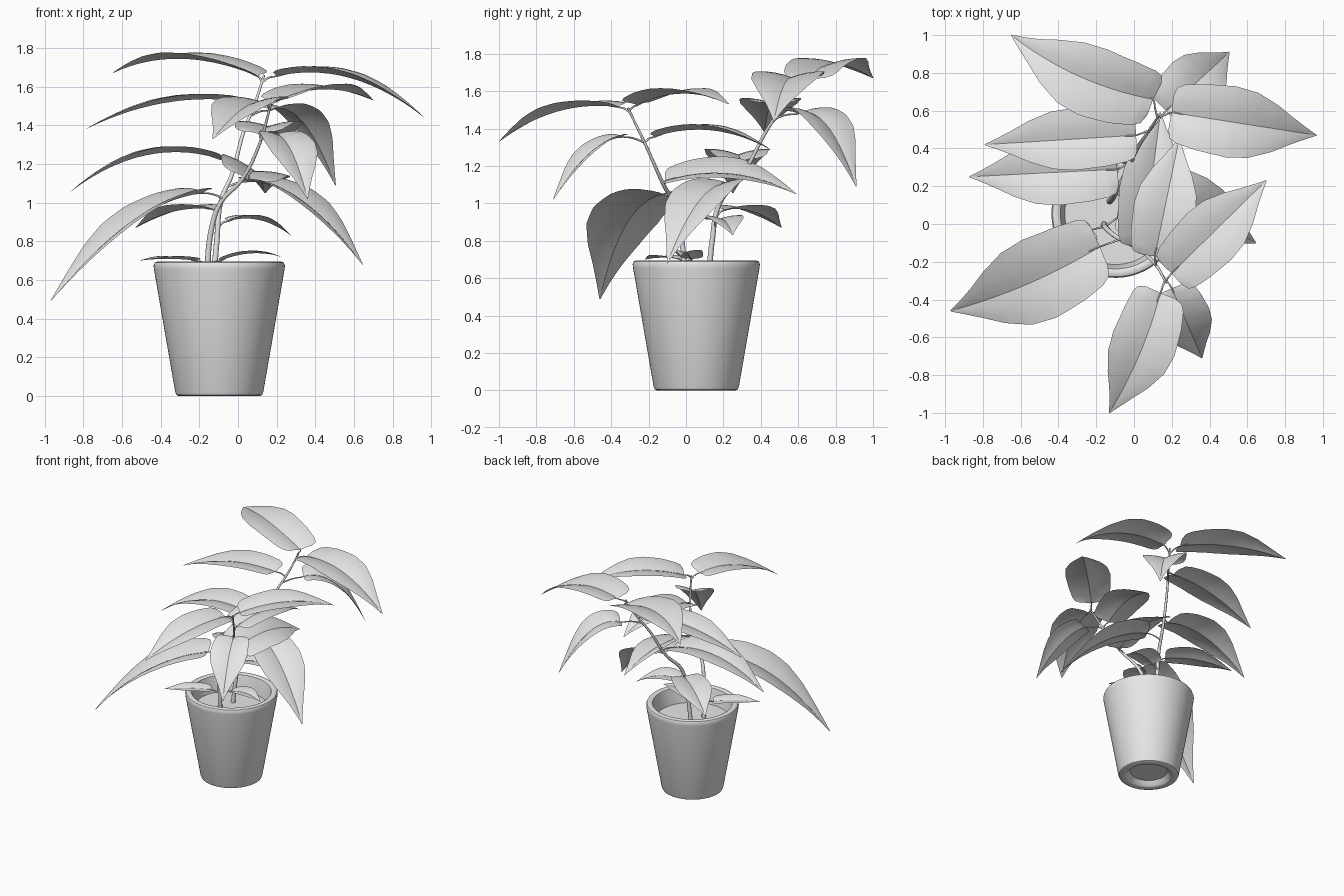
import bpy
import bmesh
import math
from mathutils import Vector, Matrix

old = bpy.data.objects.get("Cube")
if old:
    bpy.data.objects.remove(old, do_unlink=True)

grey = bpy.data.materials.new("pale_grey")
grey.use_nodes = True
grey.diffuse_color = (0.8, 0.8, 0.8, 1)
grey.node_tree.nodes["Principled BSDF"].inputs["Base Color"].default_value = (0.8, 0.8, 0.8, 1)


def add_object(name, data):
    obj = bpy.data.objects.new(name, data)
    bpy.context.scene.collection.objects.link(obj)
    data.materials.append(grey)
    return obj


def finish_mesh(name, bm, angle):
    mesh = bpy.data.meshes.new(name)
    bm.to_mesh(mesh)
    bm.free()
    obj = add_object(name, mesh)
    bpy.ops.object.select_all(action="DESELECT")
    obj.select_set(True)
    bpy.context.view_layer.objects.active = obj
    bpy.ops.object.shade_smooth_by_angle(angle=math.radians(angle))
    return obj


def lathe(name, profile, center, steps=64):
    bm = bmesh.new()
    verts = [bm.verts.new((r, 0, z)) for r, z in profile]
    edges = [bm.edges.new(pair) for pair in zip(verts, verts[1:])]
    bmesh.ops.spin(bm, geom=verts + edges, cent=(0, 0, 0), axis=(0, 0, 1),
                   angle=math.tau, steps=steps)
    bmesh.ops.remove_doubles(bm, verts=bm.verts, dist=0.0005)
    bmesh.ops.recalc_face_normals(bm, faces=bm.faces)
    finish_mesh(name, bm, 40).location = center


def tube(name, points, thick, thin):
    curve = bpy.data.curves.new(name, "CURVE")
    curve.dimensions = "3D"
    curve.bevel_depth = 1
    curve.bevel_resolution = 3
    curve.use_fill_caps = True
    spline = curve.splines.new("BEZIER")
    spline.bezier_points.add(len(points) - 1)
    for i, (bp, co) in enumerate(zip(spline.bezier_points, points)):
        bp.co = co
        bp.handle_left_type = bp.handle_right_type = "AUTO"
        bp.radius = thick + (thin - thick) * i / (len(points) - 1)
    return add_object(name, curve)


def at_height(path, z):
    """Point on a stem path at the given height."""
    for a, b in zip(path, path[1:]):
        if z <= b[2]:
            f = max(0, (z - a[2]) / (b[2] - a[2]))
            return Vector(a).lerp(Vector(b), f)
    return Vector(path[-1])


# Half width of the blade along its length
OUTLINE = [(0, 0.5), (0.02, 0.72), (0.07, 0.83), (0.2, 0.93), (0.4, 1),
           (0.55, 0.92), (0.7, 0.66), (0.82, 0.38), (0.92, 0.17), (1, 0.015)]


def half_width(t):
    for (t0, w0), (t1, w1) in zip(OUTLINE, OUTLINE[1:]):
        if t <= t1:
            return w0 + (w1 - w0) * (t - t0) / (t1 - t0)
    return 0


def leaf(name, stem, base, tip, mid_z, width, roll=0, bow=0):
    base, tip = Vector(base), Vector(tip)
    middle = (base + tip) / 2
    middle.z = mid_z
    control = 2 * middle - (base + tip) / 2
    rows = sorted({o[0] for o in OUTLINE} | {i / 14 for i in range(15)})
    cols = [i / 4 for i in range(-4, 5)]
    bm = bmesh.new()
    grid = []
    for t in rows:
        spine = base * (1 - t) ** 2 + control * 2 * t * (1 - t) + tip * t ** 2
        along = ((control - base) * (1 - t) + (tip - control) * t).normalized()
        side = along.cross(Vector((0, 0, 1))).normalized()
        spine += side * (bow * 4 * t * (1 - t))
        side = Matrix.Rotation(math.radians(roll), 3, along) @ side
        up = side.cross(along)
        w = half_width(t) * width
        # V-shaped fold that flattens towards the edges
        grid.append([bm.verts.new(spine + side * (u * w)
                                  + up * w * (0.38 * abs(u) - 0.2 * u * u))
                     for u in cols])
    for r0, r1 in zip(grid, grid[1:]):
        for j in range(len(cols) - 1):
            bm.faces.new((r0[j], r0[j + 1], r1[j + 1], r1[j]))
    bmesh.ops.recalc_face_normals(bm, faces=bm.faces)
    if sum(f.normal.z for f in bm.faces) < 0:
        bmesh.ops.reverse_faces(bm, faces=bm.faces)
    finish_mesh(name, bm, 35)
    # Leaf stalk
    root = at_height(stem, base.z - 0.03)
    bend = root.lerp(base, 0.5) + Vector((0, 0, 0.008))
    inner = base * 0.85 + control * 0.15
    tube(name + "_stalk", [root, bend, base, inner], 0.006, 0.003)


# Pot with a rounded lip and a hollow foot, and the soil disc
lathe("pot", [(0, 0.04), (0.14, 0.04), (0.165, 0.005), (0.175, 0), (0.21, 0), (0.222, 0.006),
              (0.228, 0.02), (0.338, 0.655), (0.34, 0.675), (0.334, 0.69), (0.322, 0.695),
              (0.305, 0.695), (0.293, 0.688), (0.288, 0.67), (0.265, 0.54)], (-0.097, 0.055, 0))
lathe("soil", [(0, 0.565), (0.271, 0.565)], (-0.097, 0.055, 0))

# Stems
back = [(-0.13, 0.12, 0.55), (-0.11, 0.14, 0.8), (-0.09, 0.18, 1.0), (-0.03, 0.3, 1.15),
        (0.03, 0.42, 1.37), (0.09, 0.51, 1.52), (0.135, 0.58, 1.66)]
front = [(-0.16, 0, 0.55), (-0.14, -0.03, 0.85), (-0.09, -0.07, 1.0), (0.02, -0.13, 1.12),
         (0.11, -0.21, 1.3), (0.17, -0.31, 1.51)]
tube("back_stem", back, 0.016, 0.006)
tube("front_stem", front, 0.016, 0.006)

# Leaves of the back stem: base, tip, height at the middle, half width, roll, sideways bow
leaf("back_leaf_top_left", back, (0.1, 0.66, 1.655), (-0.65, 1.0, 1.67), 1.745, 0.19, bow=-0.05)
leaf("back_leaf_top_right", back, (0.2, 0.59, 1.655), (0.965, 0.47, 1.44), 1.645, 0.19)
leaf("back_leaf_upper_left", back, (0.01, 0.47, 1.525), (-0.79, 0.42, 1.38), 1.515, 0.165)
leaf("back_leaf_upper_right", back, (0.17, 0.6, 1.48), (0.505, 0.91, 1.09), 1.415, 0.165)
leaf("back_leaf_middle_left", back, (-0.09, 0.29, 1.225), (-0.87, 0.25, 1.055), 1.245, 0.175)
leaf("back_leaf_middle_right", back, (0.05, 0.22, 1.11), (0.645, -0.1, 0.68), 1.0, 0.18)
leaf("back_leaf_lower_left", back, (-0.13, 0.21, 0.965), (-0.53, 0.51, 0.87), 0.955, 0.135)
leaf("back_leaf_lower_right", back, (-0.05, 0.16, 0.905), (0.275, 0.25, 0.83), 0.91, 0.11)

# Leaves of the front stem
leaf("front_leaf_top_back", front, (0.2, -0.26, 1.525), (0.7, 0.23, 1.53), 1.587, 0.17)
leaf("front_leaf_top_front", front, (0.14, -0.365, 1.515), (-0.13, -1.0, 1.33), 1.49, 0.175,
     bow=-0.025)
leaf("front_leaf_upper_front", front, (0.2, -0.34, 1.355), (0.36, -0.71, 1.02), 1.26, 0.14)
leaf("front_leaf_upper_back", front, (0.11, -0.17, 1.355), (0.24, 0.455, 1.285), 1.39, 0.165)
leaf("front_leaf_middle_back", front, (0.05, -0.11, 1.12), (0.14, 0.59, 1.05), 1.16, 0.185, 18)
leaf("front_leaf_middle_left", front, (-0.18, -0.12, 1.05), (-0.97, -0.46, 0.49), 0.89, 0.225,
     bow=-0.03)
leaf("front_leaf_lower_left", front, (-0.22, -0.03, 0.7), (-0.51, -0.22, 0.7), 0.71, 0.08)
leaf("front_leaf_lower_right", front, (-0.09, 0.03, 0.7), (0.225, -0.03, 0.72), 0.738, 0.08)
